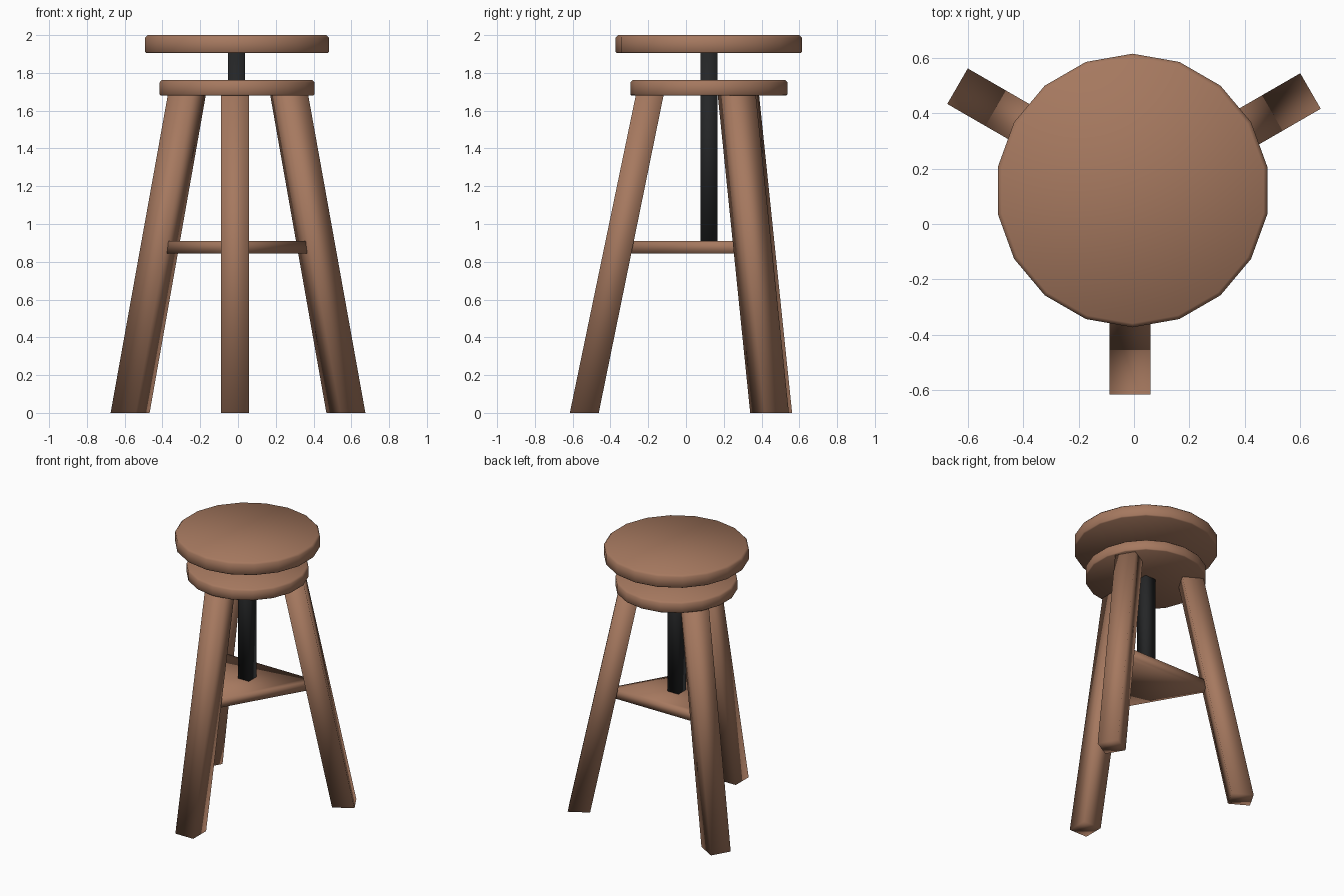
import bpy, bmesh, math
from mathutils import Vector

if "Cube" in bpy.data.objects:
    bpy.data.objects.remove(bpy.data.objects["Cube"])

CX, CY = -0.005, 0.121


def material(name, rgb):
    m = bpy.data.materials.new(name)
    m.diffuse_color = (*rgb, 1)
    m.use_nodes = True
    m.node_tree.nodes["Principled BSDF"].inputs["Base Color"].default_value = m.diffuse_color
    return m


wood = material("brown wood", (0.38, 0.19, 0.115))
iron = material("black metal", (0.018, 0.019, 0.02))


def loft(name, rings, mat):
    """Closed solid through rings that have equal point counts, bottom to top."""
    bm = bmesh.new()
    loops = [[bm.verts.new(p) for p in ring] for ring in rings]
    n = len(loops[0])
    for a, b in zip(loops, loops[1:]):
        for i in range(n):
            j = (i + 1) % n
            bm.faces.new((a[i], a[j], b[j], b[i]))
    bm.faces.new(loops[0][::-1])
    bm.faces.new(loops[-1])
    bmesh.ops.recalc_face_normals(bm, faces=bm.faces)
    for f in bm.faces:
        f.smooth = True
    me = bpy.data.meshes.new(name)
    bm.to_mesh(me)
    bm.free()
    me.materials.append(mat)
    ob = bpy.data.objects.new(name, me)
    bpy.context.collection.objects.link(ob)
    return ob


def polar(angle, radial, tangent, z):
    """Point at a distance along a direction from the stool axis, with a side step."""
    c, s = math.cos(angle), math.sin(angle)
    return Vector((CX + c * radial - s * tangent, CY + s * radial + c * tangent, z))


def disc(name, radius, z0, z1, chamfer):
    profile = [(radius - chamfer * 0.5, z0), (radius, z0 + chamfer * 0.5),
               (radius, z1 - chamfer), (radius - chamfer, z1)]
    rings = [[polar(math.radians(90 + 20 * i), r, 0, z) for i in range(18)]
             for r, z in profile]
    return loft(name, rings, wood)


# Round seat and the smaller support disc below it
disc("seat", 0.494, 1.905, 2.0, 0.014)
disc("support_disc", 0.416, 1.68, 1.762, 0.012)

# Square screw post
h = 0.045
square = [(-h, -h), (h, -h), (h, h), (-h, h)]
loft("screw_post", [[(CX - 0.003 + x, CY + y, z) for x, y in square]
                    for z in (0.90, 1.91)], iron)

# Three splayed legs
angles = {"front_leg": 270, "right_leg": 30, "left_leg": 150}
for name, deg in angles.items():
    a = math.radians(deg)
    rings = [[polar(a, r, t - 0.01, z) for r, t in
              ((inner, -0.074), (outer, -0.074), (outer, 0.074), (inner, 0.074))]
             for inner, outer, z in ((0.583, 0.736, 0), (0.238, 0.385, 1.69))]
    loft(name, rings, wood)

# Triangular brace with blunt tips between the legs
tips = [(math.radians(d), t) for d in (30, 150, 270) for t in (-0.03, 0.03)]
loft("triangular_brace", [[polar(a, 0.412, t, z) for a, t in tips]
                          for z in (0.845, 0.91)], wood)
